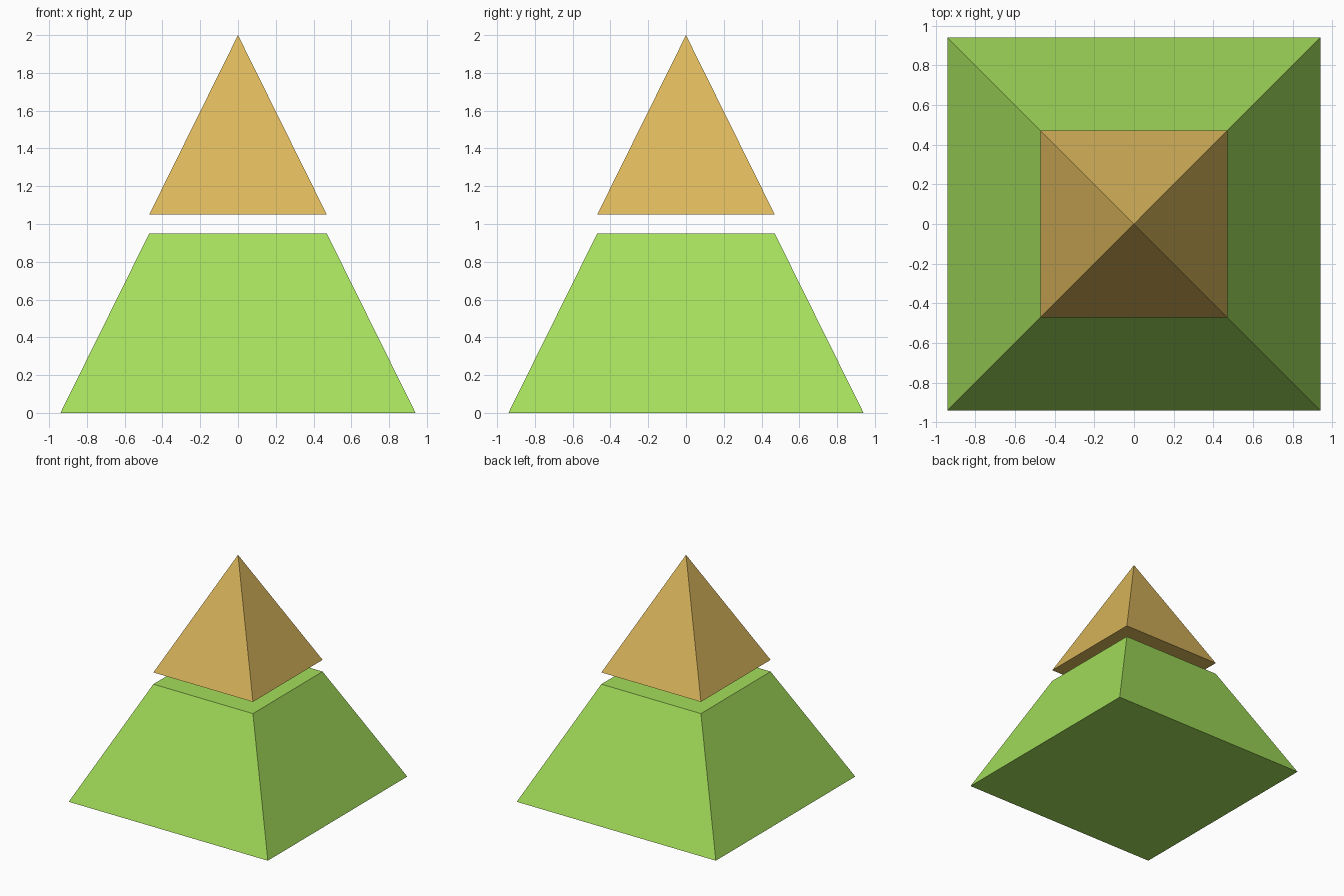
import bpy
from math import pi, sqrt

if "Cube" in bpy.data.objects:
    bpy.data.objects.remove(bpy.data.objects["Cube"])


def square_taper(name, half_bottom, half_top, z_bottom, z_top, color):
    """Four-sided tapered solid with its sides facing the x and y axes."""
    bpy.ops.mesh.primitive_cone_add(
        vertices=4,
        radius1=half_bottom * sqrt(2),
        radius2=half_top * sqrt(2),
        depth=z_top - z_bottom,
        location=(0, 0, (z_bottom + z_top) / 2),
        rotation=(0, 0, pi / 4),
    )
    obj = bpy.context.object
    obj.name = name
    bpy.ops.object.transform_apply(location=False, rotation=True, scale=False)
    mat = bpy.data.materials.new(name + "_color")
    mat.diffuse_color = color
    mat.use_nodes = True
    mat.node_tree.nodes["Principled BSDF"].inputs["Base Color"].default_value = mat.diffuse_color
    obj.data.materials.append(mat)
    return obj


# Green truncated pyramid
square_taper("pyramid_base", 0.94, 0.47, 0.0, 0.95, (0.37, 0.73, 0.105, 1))

# Gold capstone floating just above it
square_taper("pyramid_tip", 0.47, 0.0, 1.05, 2.0, (0.708, 0.474, 0.107, 1))
